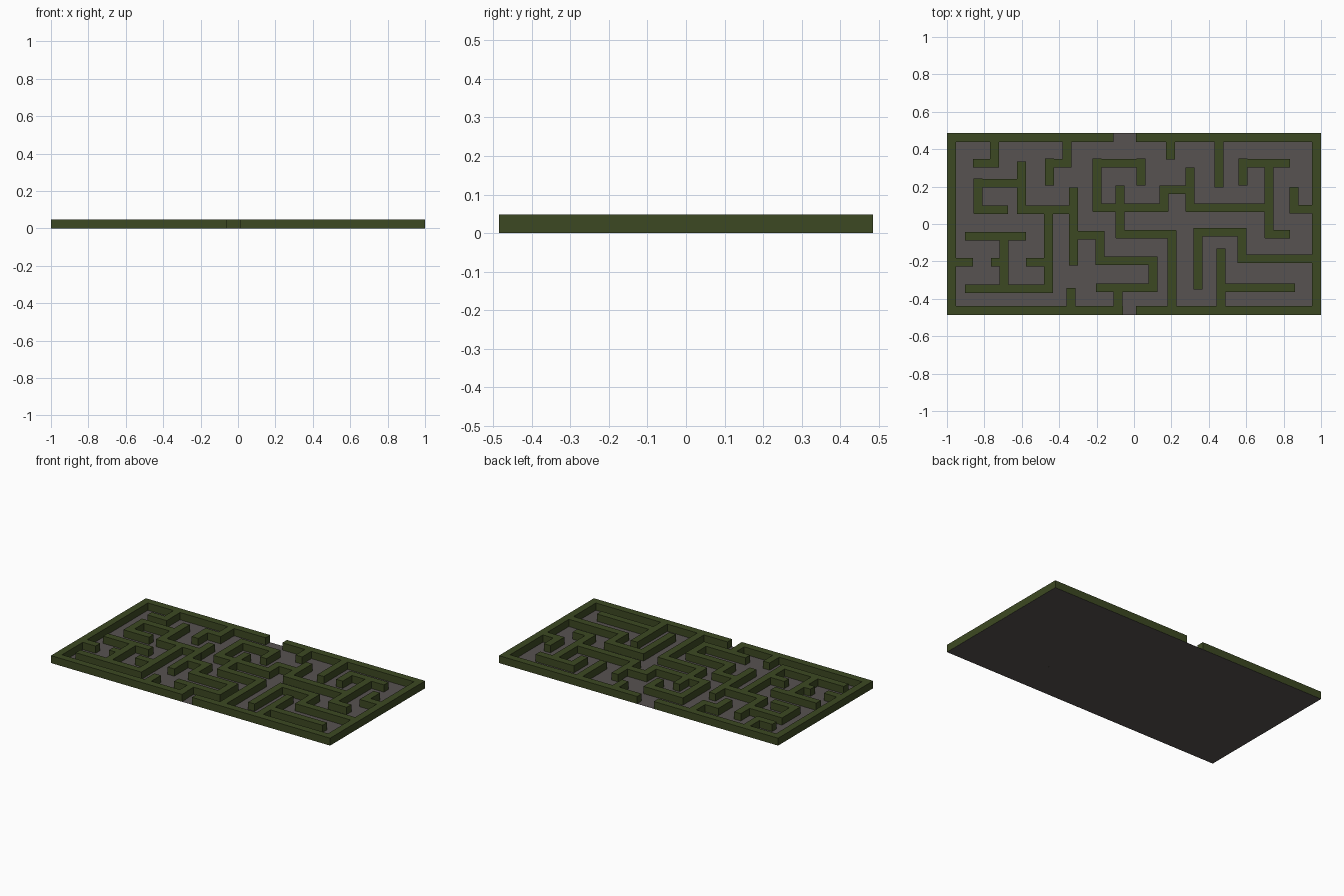
import bpy, bmesh

if "Cube" in bpy.data.objects:
    bpy.data.objects.remove(bpy.data.objects["Cube"])

HALF = 0.0235            # half hedge thickness
TOP = 0.048              # hedge height
X, Y = 1.0, 0.486        # half size of the maze
IN = 2 * HALF


def material(name, rgb):
    m = bpy.data.materials.new(name)
    m.diffuse_color = (*rgb, 1)
    m.use_nodes = True
    m.node_tree.nodes["Principled BSDF"].inputs["Base Color"].default_value = m.diffuse_color
    return m


def add_object(name, bm, mat):
    me = bpy.data.meshes.new(name)
    bm.to_mesh(me)
    bm.free()
    me.materials.append(mat)
    ob = bpy.data.objects.new(name, me)
    bpy.context.collection.objects.link(ob)
    return ob


def along_x(y, x0, x1):
    return (x0, y - HALF, x1, y + HALF)


def along_y(x, y0, y1):
    return (x - HALF, y0, x + HALF, y1)


def hedge(name, rects, mat):
    """Merge overlapping rectangles into one clean raised shape."""
    xs = sorted({round(v, 4) for r in rects for v in (r[0], r[2])})
    ys = sorted({round(v, 4) for r in rects for v in (r[1], r[3])})
    filled = set()
    for i in range(len(xs) - 1):
        for j in range(len(ys) - 1):
            cx, cy = (xs[i] + xs[i + 1]) / 2, (ys[j] + ys[j + 1]) / 2
            if any(a < cx < c and b < cy < d for a, b, c, d in rects):
                filled.add((i, j))
    bm = bmesh.new()
    for i, j in filled:
        ring = [(xs[i], ys[j]), (xs[i + 1], ys[j]),
                (xs[i + 1], ys[j + 1]), (xs[i], ys[j + 1])]
        bm.faces.new([bm.verts.new((*p, TOP)) for p in ring])
        for k, (di, dj) in enumerate(((0, -1), (1, 0), (0, 1), (-1, 0))):
            if (i + di, j + dj) not in filled:
                p, q = ring[k], ring[(k + 1) % 4]
                bm.faces.new([bm.verts.new(c) for c in
                              ((*p, 0), (*q, 0), (*q, TOP), (*p, TOP))])
    bmesh.ops.remove_doubles(bm, verts=bm.verts, dist=1e-5)
    bmesh.ops.dissolve_limit(bm, angle_limit=0.01, verts=bm.verts, edges=bm.edges)
    return add_object(name, bm, mat)


green = material("hedge green", (0.046, 0.066, 0.016))
grey = material("path grey", (0.097, 0.085, 0.083))

# Outer hedge with an entrance at the front and an exit at the back
outer = [
    (-X, -Y, -X + IN, Y), (X - IN, -Y, X, Y),
    (-X, Y - IN, -0.11, Y), (0.01, Y - IN, X, Y),
    (-X, -Y, -0.06, -Y + IN), (0.01, -Y, X, -Y + IN),
]

# Inner hedges running left-right: y, start x, end x
rows = [
    (.325, -.861, -.722), (.218, -.856, -.578), (.076, -.856, -.674),
    (.076, -.626, -.299), (-.065, -.904, -.578), (-.204, -.96, -.861),
    (-.204, -.765, -.674), (-.204, -.578, -.433), (-.346, -.904, -.433),
    (.325, -.476, -.337), (.325, -.219, .059), (.087, -.219, .182),
    (-.055, -.097, .225), (.183, .139, .321), (.087, .278, .745),
    (.325, .561, .834), (-.055, .701, .834), (.079, .834, .96),
    (-.06, -.32, -.16), (-.196, -.203, .123), (-.341, -.203, .123),
    (-.044, .321, .599), (-.186, .556, .96), (-.341, .444, .861),
]

# Inner hedges running front-back: x, start y, end y
columns = [
    (-.746, .301, .45), (-.602, .055, .333), (-.834, .055, .242),
    (-.324, -.223, .194), (-.457, -.367, .098), (-.695, -.346, -.063),
    (-.358, .301, .45), (-.452, .205, .349), (.037, .205, .349),
    (-.198, .066, .349), (-.075, -.075, .205), (.203, -.45, -.034),
    (.16, .066, .205), (.299, .066, .301), (.195, .344, .45),
    (.455, .194, .45), (.583, .205, .349), (.722, -.076, .333),
    (.856, .055, .199), (-.182, -.218, -.037), (.102, -.363, -.175),
    (-.086, -.45, -.341), (-.337, -.45, -.341), (.342, -.351, -.021),
    (.578, -.208, -.021), (.465, -.45, -.132),
]

hedge("maze_hedges",
      outer + [along_x(*r) for r in rows] + [along_y(*c) for c in columns], green)

# Thin ground slab under the paths
bm = bmesh.new()
bmesh.ops.create_cube(bm, size=1)
for v in bm.verts:
    v.co = (v.co.x * 2 * (X - 0.0005), v.co.y * 2 * (Y - 0.0005), (v.co.z + 0.5) * 0.001)
add_object("path_floor", bm, grey)
